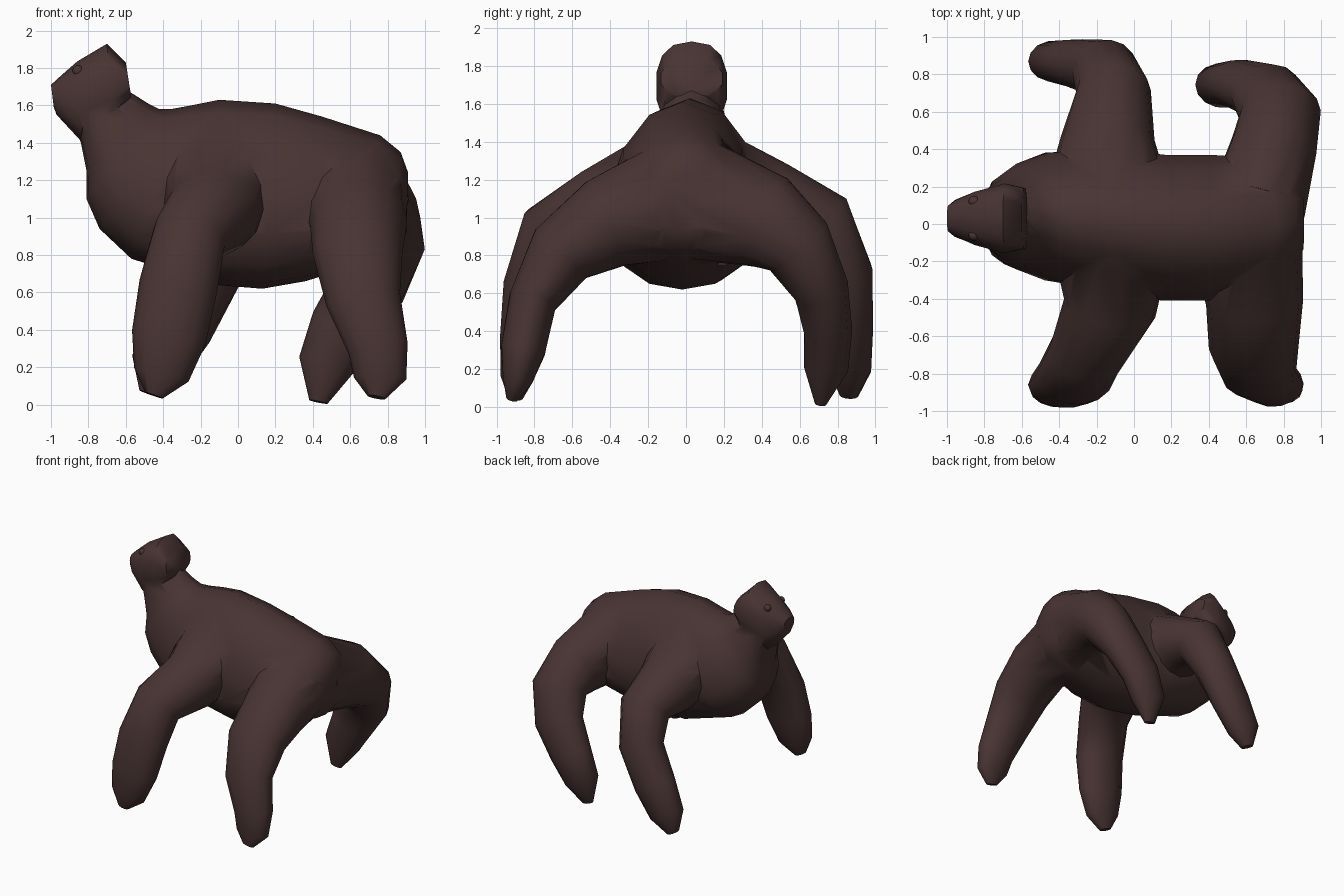
import bpy, bmesh, math
from mathutils import Vector

if "Cube" in bpy.data.objects:
    bpy.data.objects.remove(bpy.data.objects["Cube"])

SIDES = 14


def material(name, rgb):
    m = bpy.data.materials.new(name)
    m.diffuse_color = (*rgb, 1)
    m.use_nodes = True
    m.node_tree.nodes["Principled BSDF"].inputs["Base Color"].default_value = m.diffuse_color
    return m


fur = material("dark brown fur", (0.065, 0.034, 0.033))


def finish(obj):
    bpy.ops.object.select_all(action='DESELECT')
    obj.select_set(True)
    bpy.context.view_layer.objects.active = obj
    bpy.ops.object.shade_smooth_by_angle(angle=math.radians(50))


def loft(name, rings, sag=0.0, power=1.0):
    """Skin rings given as (centre, half axis, half axis); sag lowers the widest point."""
    def squash(v):
        return math.copysign(abs(v) ** power, v)
    bm = bmesh.new()
    loops = []
    for c, a, b in rings:
        loop = []
        for i in range(SIDES):
            t = 2 * math.pi * i / SIDES
            u, v = squash(math.cos(t)), squash(math.sin(t))
            loop.append(bm.verts.new(c + a * (u - sag * v * v) + b * v))
        loops.append(loop)
    for r, s in zip(loops, loops[1:]):
        for i in range(SIDES):
            j = (i + 1) % SIDES
            bm.faces.new((r[i], r[j], s[j], s[i]))
    bm.faces.new(loops[0])
    bm.faces.new(loops[-1])
    bmesh.ops.recalc_face_normals(bm, faces=bm.faces)
    mesh = bpy.data.meshes.new(name)
    bm.to_mesh(mesh)
    bm.free()
    obj = bpy.data.objects.new(name, mesh)
    bpy.context.collection.objects.link(obj)
    mesh.materials.append(fur)
    return obj


def spine_loft(name, sections, **shape):
    """Sections: top x, top z, bottom x, bottom z, centre y, half width."""
    rings = []
    for tx, tz, bx, bz, y, w in sections:
        top, low = Vector((tx, y, tz)), Vector((bx, y, bz))
        rings.append(((top + low) / 2, (top - low) / 2, Vector((0, w, 0))))
    return loft(name, rings, **shape)


def limb(name, sections):
    """Sections: x, y, z, half width fore-aft, half thickness."""
    pts = [Vector(s[:3]) for s in sections]
    rings = []
    for i, s in enumerate(sections):
        t = (pts[min(i + 1, len(pts) - 1)] - pts[max(i - 1, 0)]).normalized()
        side = Vector((1, 0, 0))
        side = (side - t * side.dot(t)).normalized()
        rings.append((pts[i], side * s[3], t.cross(side) * s[4]))
    return loft(name, rings)


# Torso rising into the neck
body = spine_loft("body", [
    (0.91, 1.24, 0.90, 0.92, 0.02, 0.16),
    (0.87, 1.35, 0.82, 0.82, 0.01, 0.28),
    (0.76, 1.44, 0.62, 0.74, 0.00, 0.36),
    (0.45, 1.54, 0.36, 0.66, -0.02, 0.40),
    (0.20, 1.61, 0.13, 0.62, -0.02, 0.40),
    (-0.10, 1.63, -0.12, 0.64, 0.02, 0.39),
    (-0.25, 1.60, -0.57, 0.78, 0.04, 0.35),
    (-0.36, 1.58, -0.74, 0.94, 0.04, 0.29),
    (-0.42, 1.58, -0.81, 1.10, 0.03, 0.25),
    (-0.48, 1.61, -0.81, 1.25, 0.03, 0.21),
    (-0.575, 1.67, -0.84, 1.40, 0.03, 0.18),
    (-0.62, 1.78, -0.88, 1.50, 0.03, 0.15),
], sag=0.2)

# Wedge-shaped head
head = spine_loft("head", [
    (-0.60, 1.83, -0.57, 1.64, 0.03, 0.165),
    (-0.70, 1.93, -0.68, 1.46, 0.03, 0.19),
    (-0.86, 1.835, -0.84, 1.41, 0.03, 0.145),
    (-0.94, 1.765, -0.97, 1.55, 0.03, 0.10),
    (-1.00, 1.71, -0.985, 1.59, 0.03, 0.07),
], power=0.8)

limbs = [
    # Front limbs
    limb("front_limb_near", [
        (-0.12, -0.12, 1.15, 0.32, 0.31), (-0.13, -0.45, 1.03, 0.25, 0.24),
        (-0.26, -0.70, 0.90, 0.20, 0.20), (-0.32, -0.82, 0.63, 0.21, 0.15),
        (-0.37, -0.865, 0.36, 0.20, 0.12), (-0.41, -0.89, 0.16, 0.15, 0.09),
        (-0.45, -0.90, 0.05, 0.05, 0.04),
    ]),
    limb("front_limb_far", [
        (-0.14, 0.15, 1.15, 0.34, 0.31), (-0.14, 0.46, 1.06, 0.25, 0.24),
        (-0.11, 0.71, 0.96, 0.20, 0.20), (-0.16, 0.83, 0.70, 0.18, 0.16),
        (-0.31, 0.86, 0.42, 0.18, 0.13), (-0.43, 0.87, 0.20, 0.15, 0.11),
        (-0.48, 0.86, 0.06, 0.05, 0.05),
    ]),
    # Hind limbs
    limb("hind_limb_near", [
        (0.60, -0.08, 1.08, 0.30, 0.32), (0.645, -0.42, 0.97, 0.26, 0.25),
        (0.64, -0.66, 0.81, 0.24, 0.19), (0.67, -0.81, 0.56, 0.20, 0.13),
        (0.75, -0.86, 0.30, 0.16, 0.12), (0.76, -0.89, 0.14, 0.14, 0.08),
        (0.74, -0.92, 0.04, 0.05, 0.03),
    ]),
    limb("hind_limb_far", [
        (0.66, 0.10, 1.08, 0.26, 0.32), (0.75, 0.42, 0.98, 0.23, 0.26),
        (0.78, 0.59, 0.85, 0.22, 0.20), (0.70, 0.71, 0.63, 0.20, 0.15),
        (0.56, 0.75, 0.41, 0.18, 0.13), (0.47, 0.74, 0.21, 0.15, 0.12),
        (0.43, 0.71, 0.015, 0.05, 0.03),
    ]),
]

# Fuse the head and limbs into one skin
for part in [head] + limbs:
    mod = body.modifiers.new("fuse", 'BOOLEAN')
    mod.operation = 'UNION'
    mod.solver = 'EXACT'
    mod.object = part
    bpy.context.view_layer.objects.active = body
    bpy.ops.object.modifier_apply(modifier=mod.name)
    bpy.data.objects.remove(part)
finish(body)

# Small bead eyes
for name, y in (("eye_far", 0.12), ("eye_near", -0.06)):
    bpy.ops.mesh.primitive_uv_sphere_add(segments=12, ring_count=8, radius=0.03,
                                         location=(-0.855, y, 1.785))
    eye = bpy.context.object
    eye.name = name
    eye.data.materials.append(fur)
    finish(eye)
